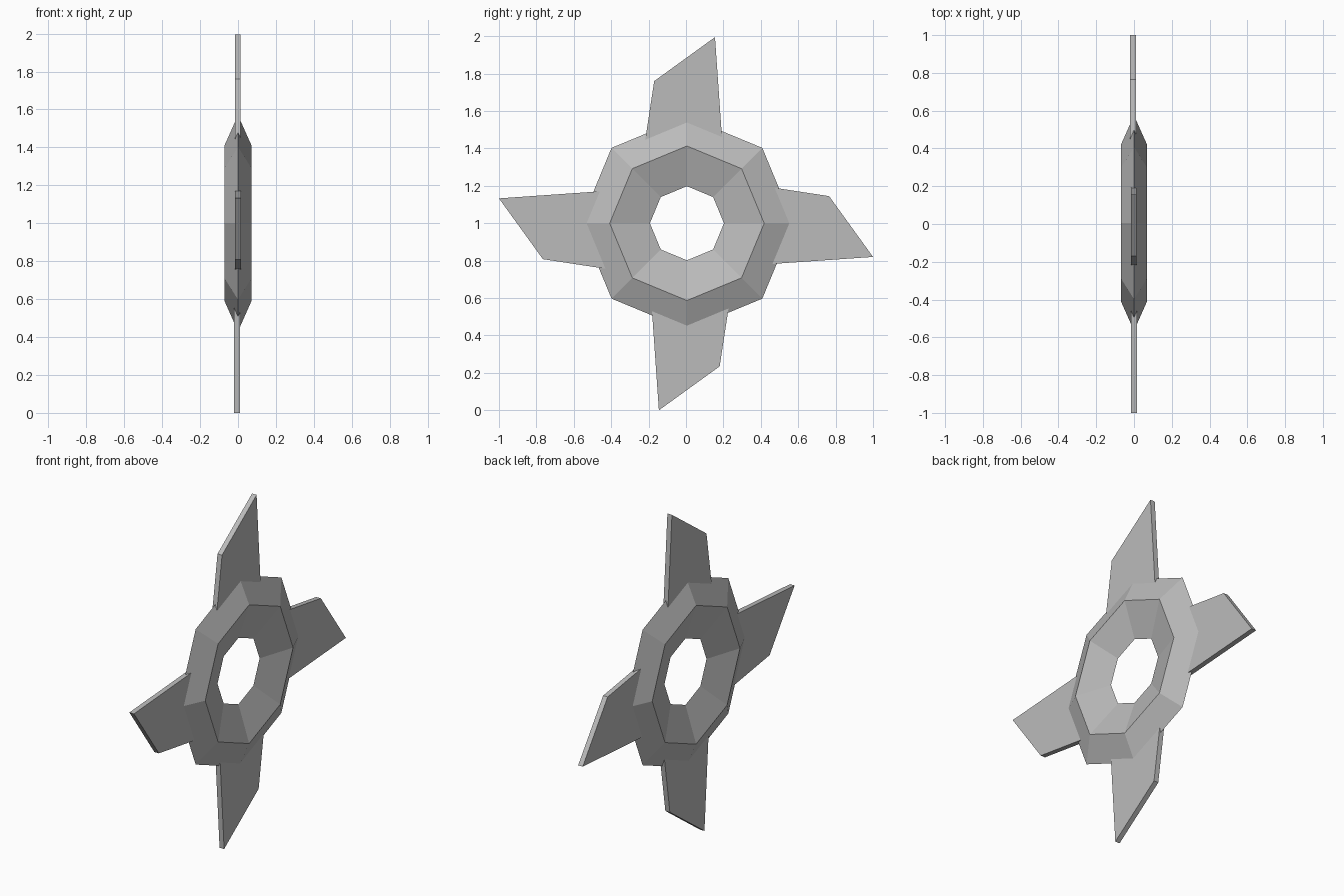
import bpy
import math

cube = bpy.data.objects.get("Cube")
if cube:
    bpy.data.objects.remove(cube, do_unlink=True)

steel = bpy.data.materials.new("grey_steel")
steel.use_nodes = True
GREY = (0.5, 0.5, 0.5, 1)
steel.diffuse_color = GREY
steel.node_tree.nodes["Principled BSDF"].inputs["Base Color"].default_value = GREY


def add_object(name, verts, faces):
    mesh = bpy.data.meshes.new(name)
    mesh.from_pydata(verts, [], faces)
    mesh.materials.append(steel)
    obj = bpy.data.objects.new(name, mesh)
    bpy.context.collection.objects.link(obj)
    return obj


# Eight-sided ring with a diamond cross-section (x, radius)
SIDES = 8
section = [(0, 0.57), (0.07, 0.413), (0, 0.198), (-0.07, 0.413)]
count = len(section)
verts, faces = [], []
for i in range(SIDES):
    a = math.tau * i / SIDES
    for x, r in section:
        verts.append((x, 0.005 + r * math.cos(a), 1 + r * math.sin(a)))
    n = (i + 1) % SIDES
    for j in range(count):
        k = (j + 1) % count
        faces.append((i * count + j, n * count + j, n * count + k, i * count + k))
add_object("ring", verts, faces)

# Four slanted blades, each turned a quarter about the ring's centre
outline = [(-0.222, 0.42), (0.195, 0.42), (0.155, 0.995), (-0.17, 0.76)]
HALF = 0.015
blades = [  # name, (x, y, z) nudge
    ("top_blade", (-0.001, 0, 0)),
    ("back_blade", (-0.005, 0.005, -0.025)),
    ("bottom_blade", (-0.005, 0.01, -0.005)),
    ("front_blade", (0, -0.005, -0.022)),
]
for turn, (name, (dx, dy, dz)) in enumerate(blades):
    c, s = round(math.cos(turn * math.pi / 2)), round(math.sin(turn * math.pi / 2))
    verts = [(x + dx, y * c + z * s + dy, 1 + z * c - y * s + dz)
             for x in (-HALF, HALF) for y, z in outline]
    faces = [(3, 2, 1, 0), (4, 5, 6, 7)]
    faces += [(i, (i + 1) % 4, (i + 1) % 4 + 4, i + 4) for i in range(4)]
    add_object(name, verts, faces)
